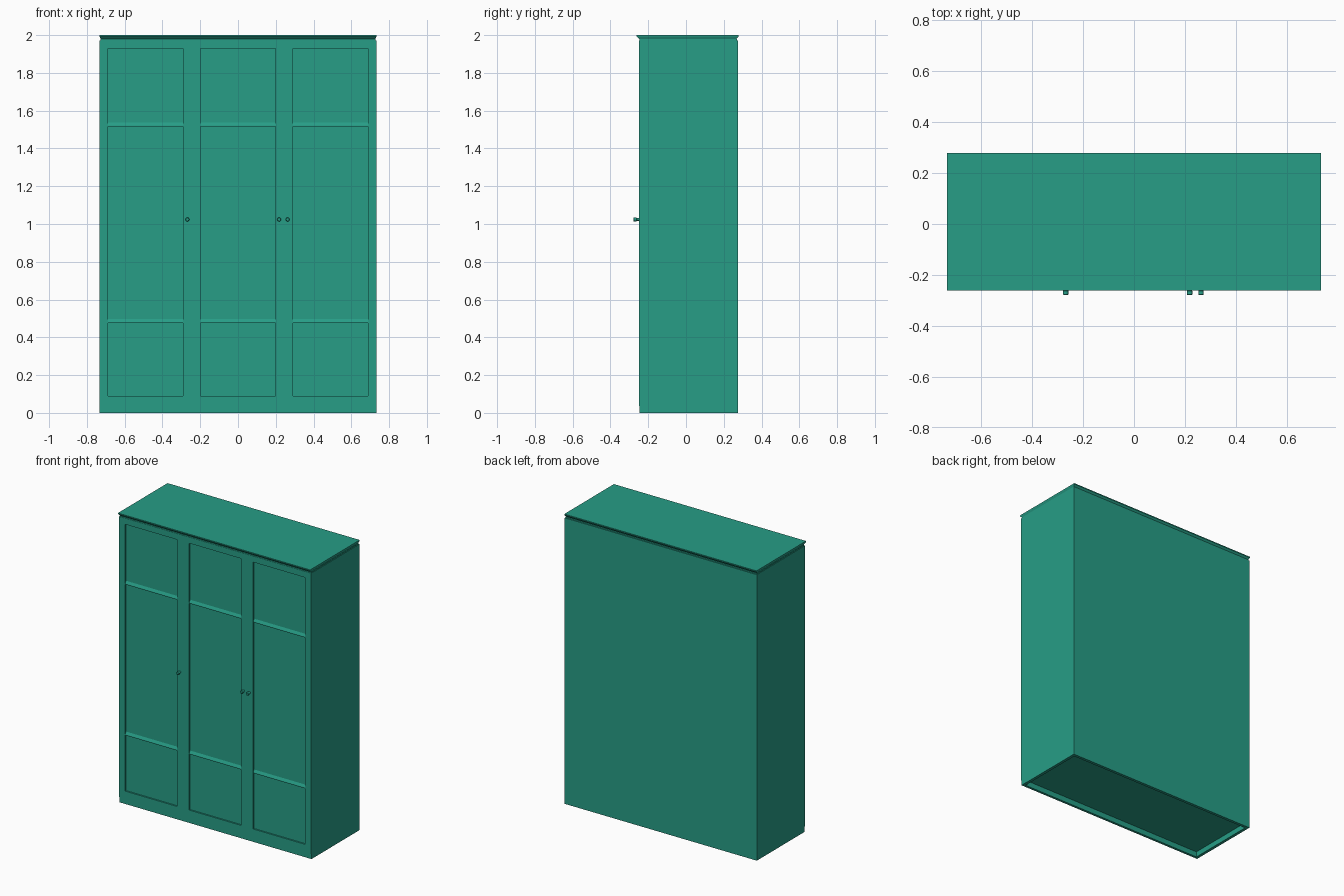
import bpy, bmesh, math

if "Cube" in bpy.data.objects:
    bpy.data.objects.remove(bpy.data.objects["Cube"])

W, FRONT, BACK = 0.733, -0.249, 0.275    # half width, door face, back face
BASE, TOP, T = 0.037, 1.972, 0.02        # plinth height, door top, board thickness

mat = bpy.data.materials.new("teal_paint")
mat.diffuse_color = (0.02, 0.34, 0.24, 1)
mat.use_nodes = True
mat.node_tree.nodes["Principled BSDF"].inputs["Base Color"].default_value = mat.diffuse_color


def make(name, bm):
    bmesh.ops.recalc_face_normals(bm, faces=bm.faces)
    me = bpy.data.meshes.new(name)
    bm.to_mesh(me)
    bm.free()
    me.materials.append(mat)
    ob = bpy.data.objects.new(name, me)
    bpy.context.collection.objects.link(ob)
    return ob


def box(name, x0, x1, y0, y1, z0, z1):
    bm = bmesh.new()
    bmesh.ops.create_cube(bm, size=1)
    for v in bm.verts:
        v.co = ((x0 + x1) / 2 + v.co.x * (x1 - x0),
                (y0 + y1) / 2 + v.co.y * (y1 - y0),
                (z0 + z1) / 2 + v.co.z * (z1 - z0))
    return make(name, bm)


def loft(name, rings):
    """Closed solid through matching rings of points."""
    bm = bmesh.new()
    loops = [[bm.verts.new(p) for p in r] for r in rings]
    for a, b in zip(loops, loops[1:]):
        for i in range(len(a)):
            j = (i + 1) % len(a)
            bm.faces.new((a[i], a[j], b[j], b[i]))
    bm.faces.new(loops[0])
    bm.faces.new(loops[-1])
    return make(name, bm)


# Carcass
inner = FRONT + T
for side, s in (("left", -1), ("right", 1)):
    a, b = sorted((s * W, s * (W - T)))
    box(f"{side}_side", a, b, inner, BACK, 0, TOP)
box("back_panel", -W + T, W - T, BACK - T, BACK, 0, TOP)
box("bottom_board", -W + T, W - T, inner, BACK - T, BASE, BASE + T)
box("plinth", -W, W, FRONT + 0.003, inner, 0, BASE)

# Top board and flared cornice
box("top_board", -W + 0.004, W - 0.004, FRONT + 0.002, BACK - 0.005, TOP - 0.01, 1.98)


def rect(x, y0, y1, z):
    return [(-x, y0, z), (x, y0, z), (x, y1, z), (-x, y1, z)]


loft("cornice", [rect(W - 0.006, FRONT + 0.001, BACK - 0.007, 1.98),
                 rect(W, -0.261, 0.279, 1.993),
                 rect(W, -0.261, 0.279, 2.0)])

# Doors: frame, recessed panel, sloped cross rails
door_w = 2 * W / 3
STILE, P0, P1 = 0.046, 0.09, 1.93
for n, label in enumerate(("left", "middle", "right")):
    x0 = -W + n * door_w
    x1 = x0 + door_w
    a, b = x0 + STILE, x1 - STILE
    box(f"{label}_door_stile_left", x0, a, FRONT, inner, BASE, TOP)
    box(f"{label}_door_stile_right", b, x1, FRONT, inner, BASE, TOP)
    box(f"{label}_door_bottom_rail", a, b, FRONT, inner, BASE, P0)
    box(f"{label}_door_top_rail", a, b, FRONT, inner, P1, TOP)
    box(f"{label}_door_panel", a, b, FRONT + 0.01, inner, P0, P1)
    for rail, z in (("lower", 0.475), ("upper", 1.515)):
        loft(f"{label}_door_{rail}_rail",
             [[(x, FRONT + 0.001, z), (x, FRONT + 0.001, z + 0.006),
               (x, FRONT + 0.01, z + 0.022), (x, inner - 0.005, z + 0.022),
               (x, inner - 0.005, z)] for x in (a, b)])

# Round knobs: narrow stem and wider cap
KNOB = [(0.007, FRONT + 0.002), (0.007, -0.259), (0.0105, -0.262),
        (0.0105, -0.276), (0.008, -0.279)]
for label, x in (("left", -0.268), ("middle", 0.218), ("right", 0.263)):
    ob = loft(f"{label}_door_knob",
              [[(x + r * math.cos(t * math.tau / 16), y,
                 1.024 + r * math.sin(t * math.tau / 16)) for t in range(16)]
               for r, y in KNOB])
    bpy.ops.object.select_all(action='DESELECT')
    ob.select_set(True)
    bpy.context.view_layer.objects.active = ob
    bpy.ops.object.shade_smooth_by_angle(angle=math.radians(30))
